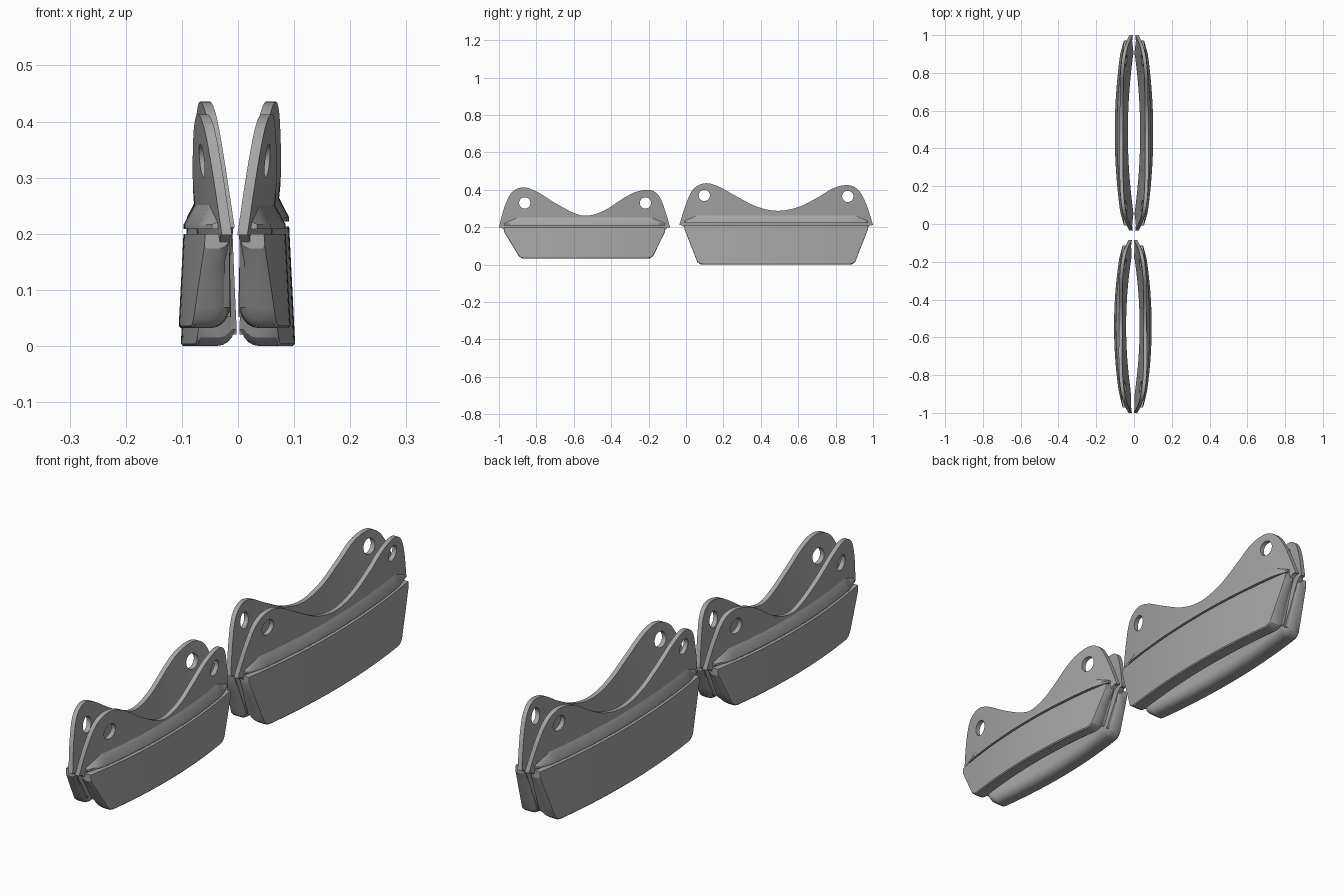
import bpy, bmesh, math

if "Cube" in bpy.data.objects:
    bpy.data.objects.remove(bpy.data.objects["Cube"])

grey = bpy.data.materials.new("steel grey")
grey.diffuse_color = (0.38, 0.38, 0.38, 1)
grey.use_nodes = True
grey.node_tree.nodes["Principled BSDF"].inputs["Base Color"].default_value = grey.diffuse_color


def lerp_at(pts, y):
    for (a, za), (b, zb) in zip(pts, pts[1:]):
        if y <= b:
            return za + (zb - za) * max(0, y - a) / (b - a)
    return pts[-1][1]


def smooth_curve(pts, n=6):
    """Catmull-Rom through the outline points."""
    p = [pts[0]] + pts + [pts[-1]]
    out = []
    for i in range(1, len(p) - 2):
        for k in range(n):
            t = k / n
            out.append(tuple(0.5 * (2 * b + (c - a) * t + (2 * a - 5 * b + 4 * c - d) * t * t
                                    + (3 * b - a - 3 * c + d) * t ** 3)
                             for a, b, c, d in zip(p[i - 1], p[i], p[i + 1], p[i + 2])))
    return out + [pts[-1]]


def finish(ob, angle=30):
    bpy.ops.object.select_all(action='DESELECT')
    ob.select_set(True)
    bpy.context.view_layer.objects.active = ob
    bpy.ops.object.shade_smooth_by_angle(angle=math.radians(angle))


def loft(name, ys, section, side, shift):
    """Closed solid through cross-sections (x, z) at each y."""
    bm = bmesh.new()
    rings = [[bm.verts.new((side * x + shift, y, z)) for x, z in section(y)] for y in ys]
    n = len(rings[0])
    for a, b in zip(rings, rings[1:]):
        for i in range(n):
            j = (i + 1) % n
            bm.faces.new((a[i], a[j], b[j], b[i]))
    bm.faces.new(rings[0])
    bm.faces.new(rings[-1])
    bmesh.ops.recalc_face_normals(bm, faces=bm.faces)
    me = bpy.data.meshes.new(name)
    bm.to_mesh(me)
    bm.free()
    me.materials.append(grey)
    ob = bpy.data.objects.new(name, me)
    bpy.context.collection.objects.link(ob)
    return ob


def make_pad(tag, side, shift, top, bottom, seam, holes):
    y0, y1 = top[0][0], top[-1][0]
    mid, half = (y0 + y1) / 2, (y1 - y0) / 2
    bow = lambda y: 0.044 * (1 - ((y - mid) / half) ** 2)
    inner = lambda y, z: 0.005 + bow(y) + 0.1 * (z - 0.2)
    outer = lambda y, z: 0.047 + bow(y) + 0.05 * (seam - z)
    curve = smooth_curve(top)
    block_top = seam - 0.004
    # lower outline: slanted ends and a flat base
    (a, zb), (b, _) = bottom
    low = [(y0, seam - 0.006), (y0 + 0.03, seam - 0.03), (a, zb + 0.015), (a + 0.015, zb + 0.003),
           (a + 0.03, zb), (b - 0.03, zb), (b - 0.015, zb + 0.003), (b, zb + 0.015),
           (y1 - 0.03, seam - 0.03), (y1, seam - 0.006)]

    # backing plate with two ears
    def plate(y):
        zt = lerp_at(curve, y)
        z0 = min(lerp_at(low, y) + 0.04, seam - 0.006)
        if y < y0 + 0.1 or y > y1 - 0.1:
            z0 = min(z0, lerp_at(low, y) + 0.01)
        zt = max(zt, z0 + 0.004)
        w = 0.018
        return [(inner(y, z0), z0), (inner(y, z0) + w, z0), (inner(y, zt) + w, zt), (inner(y, zt), zt)]

    ob = loft(tag + "_plate", [c[0] for c in curve], plate, side, shift)
    for hy, hz in holes:
        bpy.ops.mesh.primitive_cylinder_add(vertices=32, radius=0.03, depth=0.5,
                                            location=(side * 0.06, hy, hz),
                                            rotation=(0, math.pi / 2, 0))
        cutter = bpy.context.object
        cutter.name = "hole_cutter"
        cutter.hide_render = True
        mod = ob.modifiers.new("hole", 'BOOLEAN')
        mod.object = cutter
        mod.operation = 'DIFFERENCE'
        mod.solver = 'EXACT'
        bpy.context.view_layer.objects.active = ob
        bpy.ops.object.modifier_apply(modifier=mod.name)
        bpy.data.objects.remove(cutter)
    finish(ob)

    # thick block with a rounded inner bottom edge
    s, e = y0 + 0.028, y1 - 0.028
    low_b = [(s, seam - 0.03)] + low[2:8] + [(e, seam - 0.03)]

    def block(y):
        z0 = lerp_at(low_b, y)
        r = min(0.035, (block_top - z0) * 0.8)
        pts = [(outer(y, block_top), block_top), (outer(y, z0), z0 + 0.004), (outer(y, z0) - 0.004, z0)]
        for k in range(6):
            q = math.pi / 2 * k / 5
            z = z0 + r * (1 - math.cos(q))
            pts.append((inner(y, z) + r * (1 - math.sin(q)), z))
        return pts + [(inner(y, block_top), block_top)]

    ys = sorted({s + (e - s) * i / 40 for i in range(41)} | {p[0] for p in low_b})
    finish(loft(tag + "_block", ys, block, side, shift))

    # sloped ridge above the block, tapering at both ends
    def ridge(y):
        f = min(1, (y - s) / 0.07, (e - y) / 0.07)
        z0 = seam + 0.005
        zt = z0 + 0.012 + 0.03 * f
        x0 = inner(y, z0) + 0.008
        xo = outer(y, z0) - 0.012 * (1 - f)
        return [(x0, z0), (xo, z0), (xo, z0 + 0.008), (inner(y, zt) + 0.018, zt), (inner(y, zt) + 0.008, zt)]

    ys = sorted({s + (e - s) * i / 32 for i in range(33)} | {s + 0.07, e - 0.07})
    finish(loft(tag + "_ridge", ys, ridge, side, shift))


front_top = [(-1, .2), (-.97, .31), (-.93, .388), (-.87, .413), (-.8, .392), (-.7, .33), (-.6, .277),
             (-.53, .262), (-.44, .288), (-.33, .358), (-.27, .388), (-.2, .4), (-.15, .375),
             (-.115, .3), (-.085, .2)]
back_top = [(-.035, .215), (0, .325), (.04, .405), (.1, .435), (.17, .42), (.27, .365), (.38, .31),
            (.49, .288), (.6, .308), (.7, .357), (.79, .41), (.87, .425), (.925, .395), (.965, .32),
            (1, .212)]

for side, word in ((1, "right"), (-1, "left")):
    make_pad("front_" + word, side, -0.006, front_top, [(-.895, .032), (-.175, .032)], 0.204,
             [(-.862, .33), (-.217, .33)])
    make_pad("back_" + word, side, 0, back_top, [(.06, 0), (.905, 0)], 0.217,
             [(.098, .37), (.865, .365)])
